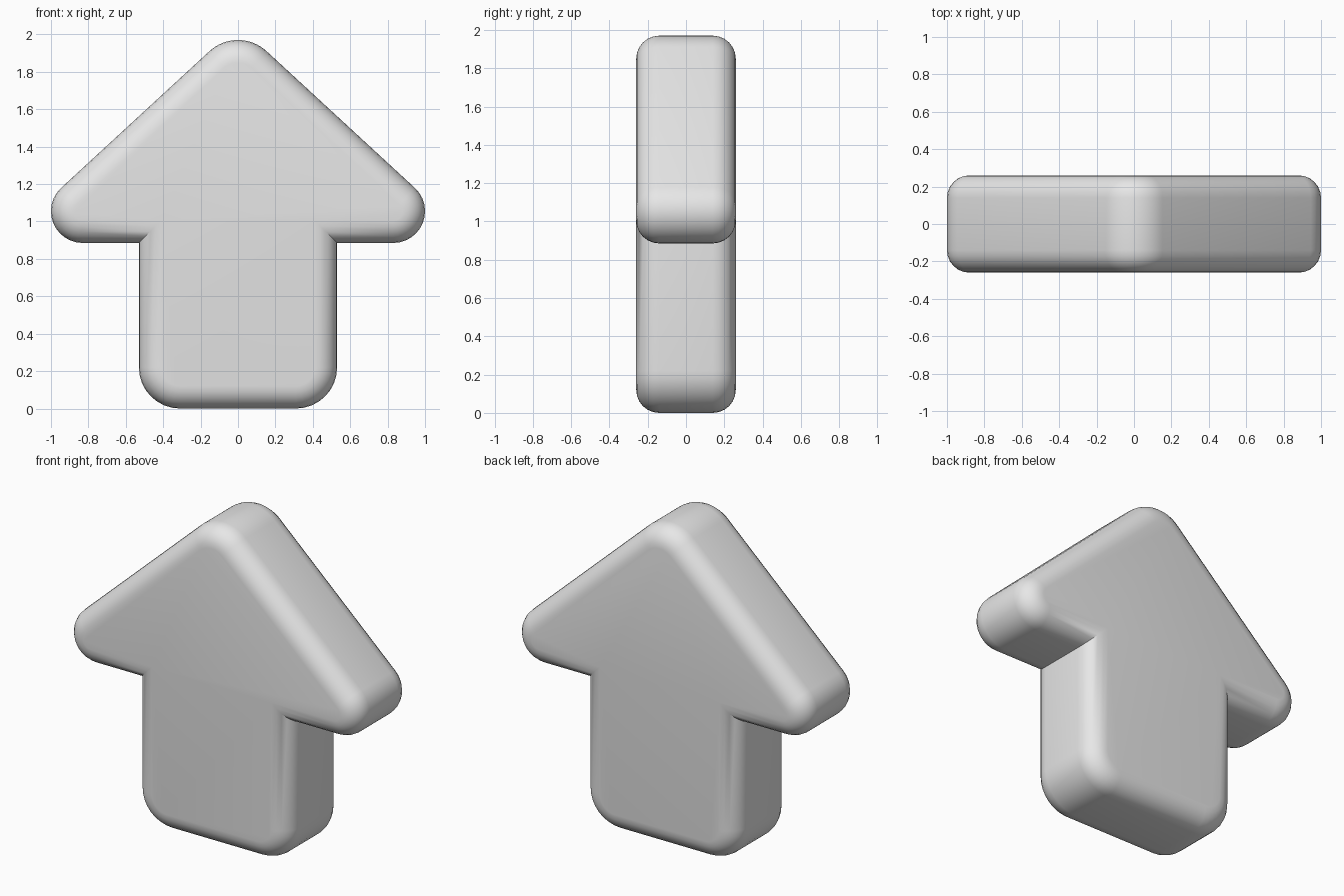
import bpy, bmesh
from math import sin, cos, pi, radians

cube = bpy.data.objects.get("Cube")
if cube:
    bpy.data.objects.remove(cube, do_unlink=True)

HALF_DEPTH, RIM, RIM_STEPS = 0.26, 0.12, 6
ROOF = radians(47.3)      # direction the sloped edge faces


def arc(cx, cz, r, start, end, steps=8):
    return [(cx + r * cos(start + (end - start) * i / steps),
             cz + r * sin(start + (end - start) * i / steps)) for i in range(steps + 1)]


def outline(d):
    """Closed arrow outline, inset by d."""
    right = arc(0.31, 0.22, 0.22 - d, -pi / 2, 0)              # foot corner
    right.append((0.53 - d, 0.885 + d))                        # inner corner
    right += arc(0.83, 1.055, 0.17 - d, -pi / 2, ROOF, 12)     # wing end
    right += arc(0, 1.744, 0.226 - d, ROOF, pi / 2)            # tip
    return right + [(-x, z) for x, z in reversed(right[:-1])]


# Outlines stacked from front to back, shrinking along the rounded rims
rim = [(RIM * (1 - sin(a)), HALF_DEPTH - RIM * (1 - cos(a)))
       for a in (pi / 2 * i / RIM_STEPS for i in range(RIM_STEPS + 1))]
layers = [(d, -y) for d, y in rim] + [(d, y) for d, y in reversed(rim)]

bm = bmesh.new()
rings = [[bm.verts.new((x, y, z)) for x, z in outline(d)] for d, y in layers]
for a, b in zip(rings, rings[1:]):
    for i in range(len(a)):
        j = (i + 1) % len(a)
        bm.faces.new((a[i], a[j], b[j], b[i]))
bm.faces.new(rings[0])
bm.faces.new(rings[-1])
bmesh.ops.recalc_face_normals(bm, faces=bm.faces)

mesh = bpy.data.meshes.new("arrow_body")
bm.to_mesh(mesh)
bm.free()
body = bpy.data.objects.new("arrow_body", mesh)
bpy.context.collection.objects.link(body)

# Plain grey finish
grey = bpy.data.materials.new("light_grey")
grey.use_nodes = True
grey.diffuse_color = (0.8, 0.8, 0.8, 1)
grey.node_tree.nodes["Principled BSDF"].inputs["Base Color"].default_value = (0.8, 0.8, 0.8, 1)
mesh.materials.append(grey)

# Smooth rims, crisp inner corners
bpy.ops.object.select_all(action='DESELECT')
body.select_set(True)
bpy.context.view_layer.objects.active = body
bpy.ops.object.shade_smooth_by_angle(angle=radians(40))
